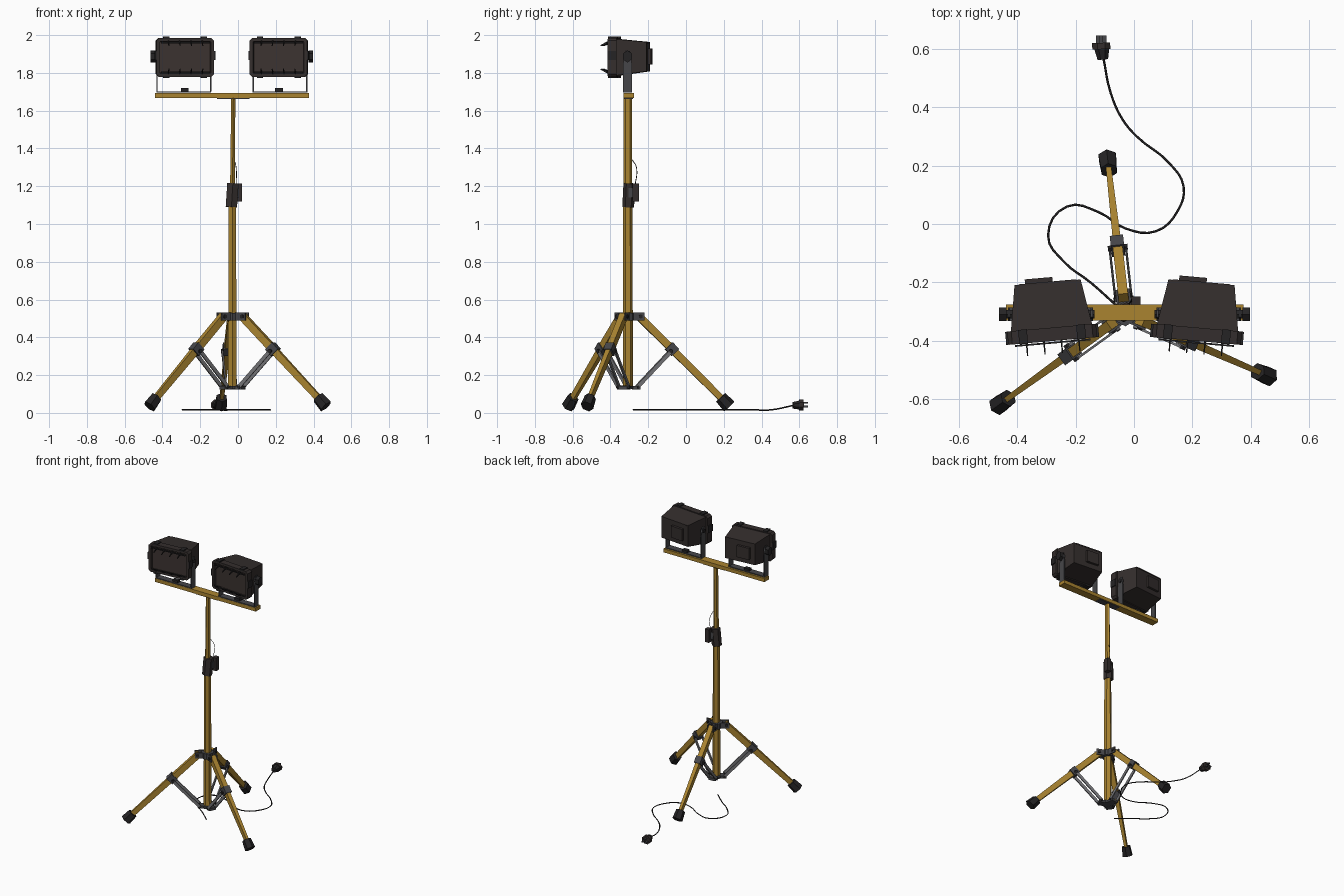
import bpy, bmesh, math
from mathutils import Vector, Matrix

if "Cube" in bpy.data.objects:
    bpy.data.objects.remove(bpy.data.objects["Cube"], do_unlink=True)


def material(name, rgb):
    m = bpy.data.materials.new(name)
    m.use_nodes = True
    m.diffuse_color = (*rgb, 1)
    m.node_tree.nodes["Principled BSDF"].inputs["Base Color"].default_value = (*rgb, 1)
    return m


GOLD = material("ochre paint", (0.40, 0.23, 0.03))
HOUSING = material("dark brown housing", (0.034, 0.027, 0.026))
GLASS = material("smoked glass", (0.045, 0.033, 0.030))
BLACK = material("black rubber", (0.018, 0.017, 0.018))
IRON = material("dark iron", (0.062, 0.062, 0.068))
STEEL = material("grey steel", (0.17, 0.17, 0.18))


def finish(name, bm, *mats):
    bmesh.ops.recalc_face_normals(bm, faces=bm.faces)
    me = bpy.data.meshes.new(name)
    bm.to_mesh(me)
    bm.free()
    for m in mats:
        me.materials.append(m)
    ob = bpy.data.objects.new(name, me)
    bpy.context.collection.objects.link(ob)
    return ob


def box(name, center, size, mat, frame=Matrix()):
    bm = bmesh.new()
    bmesh.ops.create_cube(bm, size=1, matrix=frame @ Matrix.Translation(center) @ Matrix.Diagonal((*size, 1)))
    return finish(name, bm, mat)


def bar(name, a, b, mat, w0, h0, w1=None, h1=None, sides=6, frame=Matrix()):
    """Straight prism from a to b; w and h are full widths across and upward."""
    a, b = frame @ Vector(a), frame @ Vector(b)
    d = (b - a).normalized()
    ref = Vector((0, 1, 0)) if abs(d.z) > 0.99 else Vector((0, 0, 1))
    side = d.cross(ref).normalized()
    up = side.cross(d)
    bm = bmesh.new()
    k = 0.5 / math.cos(math.pi / sides)
    rings = []
    for p, w, h in ((a, w0, h0), (b, w1 or w0, h1 or h0)):
        angles = [2 * math.pi * (i + 0.5) / sides for i in range(sides)]
        rings.append([bm.verts.new(p + side * w * k * math.cos(t) + up * h * k * math.sin(t)) for t in angles])
    for i in range(sides):
        j = (i + 1) % sides
        bm.faces.new((rings[0][i], rings[0][j], rings[1][j], rings[1][i]))
    bm.faces.new(rings[0])
    bm.faces.new(rings[1])
    return finish(name, bm, mat)


# Mast and crossbar
PX, PY = -0.03, -0.308
bar("lower_mast", (PX, PY, 0.13), (PX, PY, 1.15), GOLD, 0.046, 0.046, 0.038, 0.044)
bar("upper_mast", (PX, PY, 1.1), (PX + 0.005, PY, 1.67), GOLD, 0.026, 0.04, 0.022, 0.038)
box("crossbar", (-0.032, -0.304, 1.681), (0.815, 0.056, 0.026), GOLD)
box("crossbar_plate", (-0.025, -0.304, 1.667), (0.17, 0.046, 0.008), IRON)

# Height clamp
bar("clamp_collar", (PX - 0.005, PY + 0.002, 1.09), (PX + 0.003, PY + 0.008, 1.215), HOUSING, 0.06, 0.054)
box("clamp_lever", (0.006, -0.266, 1.167), (0.032, 0.034, 0.095), HOUSING)
box("clamp_bridge", (-0.012, -0.288, 1.165), (0.035, 0.035, 0.05), IRON)

# Hubs
bar("upper_hub", (PX, PY, 0.488), (PX, PY, 0.53), IRON, 0.075, 0.075, sides=6)
bar("lower_hub", (PX, PY, 0.126), (PX, PY, 0.142), IRON, 0.07, 0.07, sides=6)

# Three legs, each with hinge, knee bracket, twin struts and rubber foot
for n, angle in enumerate((215.8, 336.4, 96.5)):
    F = Matrix.Translation((PX, PY, 0)) @ Matrix.Rotation(math.radians(angle), 4, 'Z')
    tag = f"_{n + 1}"
    bar("leg_upper" + tag, (0.055, 0, 0.515), (0.245, 0, 0.328), GOLD, 0.034, 0.04, sides=4, frame=F)
    bar("leg_lower" + tag, (0.235, 0, 0.338), (0.51, 0, 0.066), GOLD, 0.028, 0.04, 0.018, 0.034, sides=4, frame=F)
    bar("foot" + tag, (0.495, 0, 0.082), (0.54, 0, 0.034), BLACK, 0.052, 0.058, 0.06, 0.066, sides=6, frame=F)
    bar("knee_bracket" + tag, (0.218, 0, 0.355), (0.252, 0, 0.32), IRON, 0.046, 0.054, sides=4, frame=F)
    bar("knee_bolt" + tag, (0.228, -0.034, 0.327), (0.228, 0.034, 0.327), BLACK, 0.02, 0.02, frame=F)
    box("lower_hub_tab" + tag, (0.045, 0, 0.134), (0.04, 0.05, 0.018), IRON, F)
    bar("lower_hub_pin" + tag, (0.052, -0.035, 0.137), (0.052, 0.035, 0.137), BLACK, 0.014, 0.014, frame=F)
    bar("hinge_pin" + tag, (0.066, -0.03, 0.51), (0.066, 0.03, 0.51), BLACK, 0.02, 0.02, frame=F)
    for s in (-1, 1):
        box("hinge_cheek" + tag, (0.055, s * 0.021, 0.51), (0.06, 0.008, 0.042), IRON, F)
        bar("strut" + tag, (0.05, s * 0.028, 0.138), (0.23, s * 0.028, 0.328), STEEL,
            0.008, 0.02, sides=4, frame=F)


def lamp_body(name, F):
    """Housing tapering towards the rear."""
    bm = bmesh.new()
    bmesh.ops.create_cube(bm, size=1)
    for v in bm.verts:
        front = v.co.y < 0
        v.co = (v.co.x * (0.285 if front else 0.228), -0.06 if front else 0.112,
                v.co.z * (0.196 if front else 0.155) + (0 if front else 0.004))
    bm.transform(F)
    return finish(name, bm, HOUSING)


def lamp_rim(name, F):
    """Bevelled front frame with recessed glass."""
    bm = bmesh.new()
    bmesh.ops.create_cube(bm, size=1, matrix=Matrix.Translation((0, -0.067, 0)) @ Matrix.Diagonal((0.306, 0.046, 0.206, 1)))
    edges = [e for e in bm.edges if abs(e.verts[0].co.y - e.verts[1].co.y) > 0.01]
    bmesh.ops.bevel(bm, geom=edges, offset=0.014, segments=1, affect='EDGES')
    glass = min(bm.faces, key=lambda f: f.calc_center_median().y)
    bmesh.ops.inset_region(bm, faces=[glass], thickness=0.019)
    bmesh.ops.inset_region(bm, faces=[glass], thickness=0.004, depth=-0.016)
    glass.material_index = 1
    bm.transform(F)
    return finish(name, bm, HOUSING, GLASS)


# Two floodlights on yokes; the knob sits on the outer side
for label, cx, turn, out in (("right", -0.287, 5, -1), ("left", 0.222, -5, 1)):
    B = Matrix.Translation((cx, -0.312, 1.882))
    F = B @ Matrix.Rotation(math.radians(turn), 4, 'Z')
    lamp_body(label + "_lamp_housing", F)
    lamp_rim(label + "_lamp_rim", F)
    box(label + "_lamp_rear_box", (-0.03, 0.117, 0.005), (0.095, 0.024, 0.085), HOUSING, F)
    box(label + "_lamp_rear_lip", (0, 0.108, 0.078), (0.2, 0.012, 0.008), HOUSING, F)
    for s in (-1, 1):
        # guard rails with forward spikes
        bar(label + "_guard_rail", (-0.13, -0.096, s * 0.078), (0.13, -0.096, s * 0.078), BLACK, 0.006, 0.008, sides=4, frame=F)
        for x in (-0.09, -0.03, 0.03, 0.09):
            bar(label + "_guard_spike", (x, -0.085, s * 0.084), (x, -0.132, s * 0.062), BLACK,
                0.006, 0.014, 0.004, 0.006, sides=4, frame=F)
        # rim clips
        for x in (-0.1, 0.1):
            box(label + "_rim_clip", (x, -0.067, s * 0.104), (0.03, 0.05, 0.012), BLACK, F)
        box(label + "_rim_side_clip", (s * 0.154, -0.067, 0.01), (0.012, 0.045, 0.05), BLACK, F)
        # yoke arm: wide strap narrowing to the pivot
        box(label + "_yoke_arm", (s * 0.142, 0.002, -0.105), (0.007, 0.046, 0.15), IRON, B)
        bar(label + "_yoke_tip", (s * 0.142, 0.002, -0.032), (s * 0.142, 0.004, 0.035), IRON,
            0.007, 0.046, 0.007, 0.024, sides=4, frame=B)
        bar(label + "_pivot", (s * 0.115, 0.002, 0.01), (s * 0.152, 0.002, 0.01), BLACK, 0.028, 0.028, frame=B)
    box(label + "_yoke_base", (0, 0.002, -0.183), (0.29, 0.046, 0.007), IRON, B)
    box(label + "_yoke_bolt", (-out * 0.005 - 0.0, 0.004, -0.172), (0.042, 0.028, 0.018), BLACK, B)
    bar(label + "_tilt_knob", (out * 0.15, 0.002, 0.005), (out * 0.176, 0.002, 0.005), BLACK, 0.046, 0.056, frame=B)

# Power cable lying on the ground, and a short lead at the clamp
def cable(name, points, radius):
    cu = bpy.data.curves.new(name, 'CURVE')
    cu.dimensions = '3D'
    cu.bevel_depth = radius
    cu.bevel_resolution = 0
    cu.resolution_u = 4
    sp = cu.splines.new('BEZIER')
    sp.bezier_points.add(len(points) - 1)
    for bp, p in zip(sp.bezier_points, points):
        bp.co = p
        bp.handle_left_type = bp.handle_right_type = 'AUTO'
    cu.materials.append(BLACK)
    ob = bpy.data.objects.new(name, cu)
    bpy.context.collection.objects.link(ob)


ground = [(-0.06, -0.28), (-0.15, -0.2), (-0.24, -0.13), (-0.295, -0.04), (-0.23, 0.06), (-0.12, 0.04),
          (-0.03, -0.015), (0.075, -0.025), (0.15, 0.045), (0.17, 0.13), (0.12, 0.21),
          (0.01, 0.3), (-0.04, 0.36), (-0.08, 0.45)]
cable("power_cable", [(x, y, 0.016) for x, y in ground] + [(-0.105, 0.57, 0.04)], 0.004)
cable("clamp_lead", [(-0.01, -0.27, 1.2), (-0.01, -0.262, 1.3), (-0.02, -0.285, 1.34)], 0.002)

# Plug
bar("plug_body", (-0.107, 0.565, 0.04), (-0.112, 0.618, 0.042), BLACK, 0.036, 0.034, 0.058, 0.054, sides=8)
bar("plug_collar", (-0.112, 0.6, 0.042), (-0.113, 0.622, 0.042), HOUSING, 0.062, 0.058, sides=8)
for x, z in ((-0.125, 0.034), (-0.1, 0.034), (-0.113, 0.054)):
    bar("plug_prong", (x, 0.615, z), (x, 0.647, z), IRON, 0.012, 0.009, sides=4)
